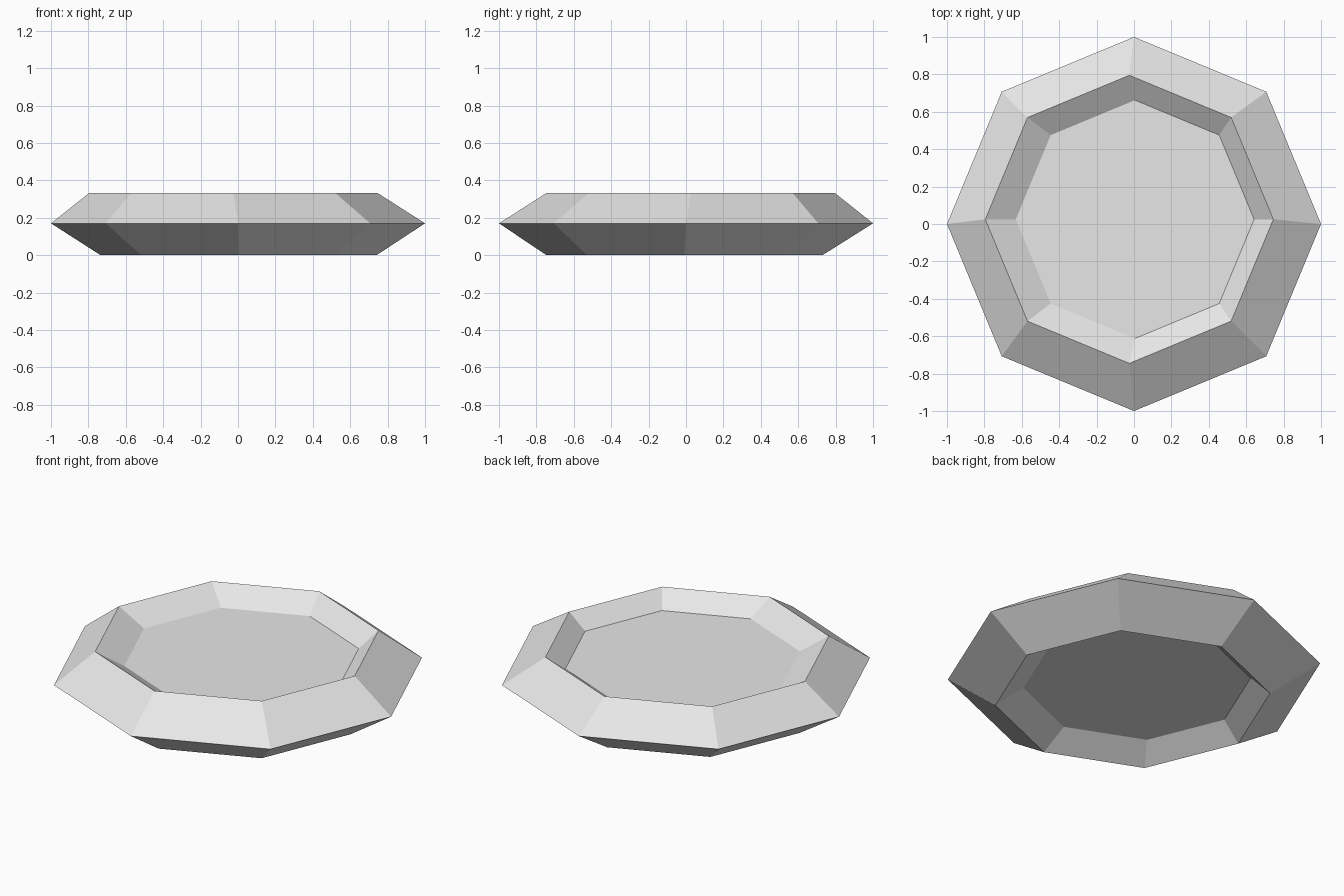
import bpy
import bmesh
from math import cos, sin, tau

cube = bpy.data.objects.get("Cube")
if cube:
    bpy.data.objects.remove(cube, do_unlink=True)

SIDES = 8

# One plain grey material
grey = bpy.data.materials.new("light_grey")
grey.use_nodes = True
colour = (0.8, 0.8, 0.8, 1.0)
grey.diffuse_color = colour
grey.node_tree.nodes["Principled BSDF"].inputs["Base Color"].default_value = colour

# Octagonal rings from the upper recess, over the rim, to the lower recess:
# (centre x, centre y, radius, height)
rings = [
    (0.005, 0.025, 0.637, 0.245),   # recessed floor, top side
    (-0.025, 0.025, 0.77, 0.333),   # upper lip
    (0.0, 0.0, 1.0, 0.17),          # widest edge
    (0.003, -0.008, 0.738, 0.0),    # lower lip
    (0.0, 0.025, 0.61, 0.087),      # recessed floor, underside
]


def add_ring(bm, cx, cy, radius, z):
    return [bm.verts.new((cx + radius * cos(tau * i / SIDES),
                          cy + radius * sin(tau * i / SIDES), z))
            for i in range(SIDES)]


# Faceted dish: skin neighbouring rings, then close both recesses
bm = bmesh.new()
loops = [add_ring(bm, *ring) for ring in rings]
for upper, lower in zip(loops, loops[1:]):
    for i in range(SIDES):
        j = (i + 1) % SIDES
        bm.faces.new((upper[i], lower[i], lower[j], upper[j]))
bm.faces.new(loops[0])
bm.faces.new(reversed(loops[-1]))
bmesh.ops.recalc_face_normals(bm, faces=bm.faces[:])

mesh = bpy.data.meshes.new("octagonal_dish")
bm.to_mesh(mesh)
bm.free()
mesh.materials.append(grey)
dish = bpy.data.objects.new("octagonal_dish", mesh)
bpy.context.collection.objects.link(dish)
